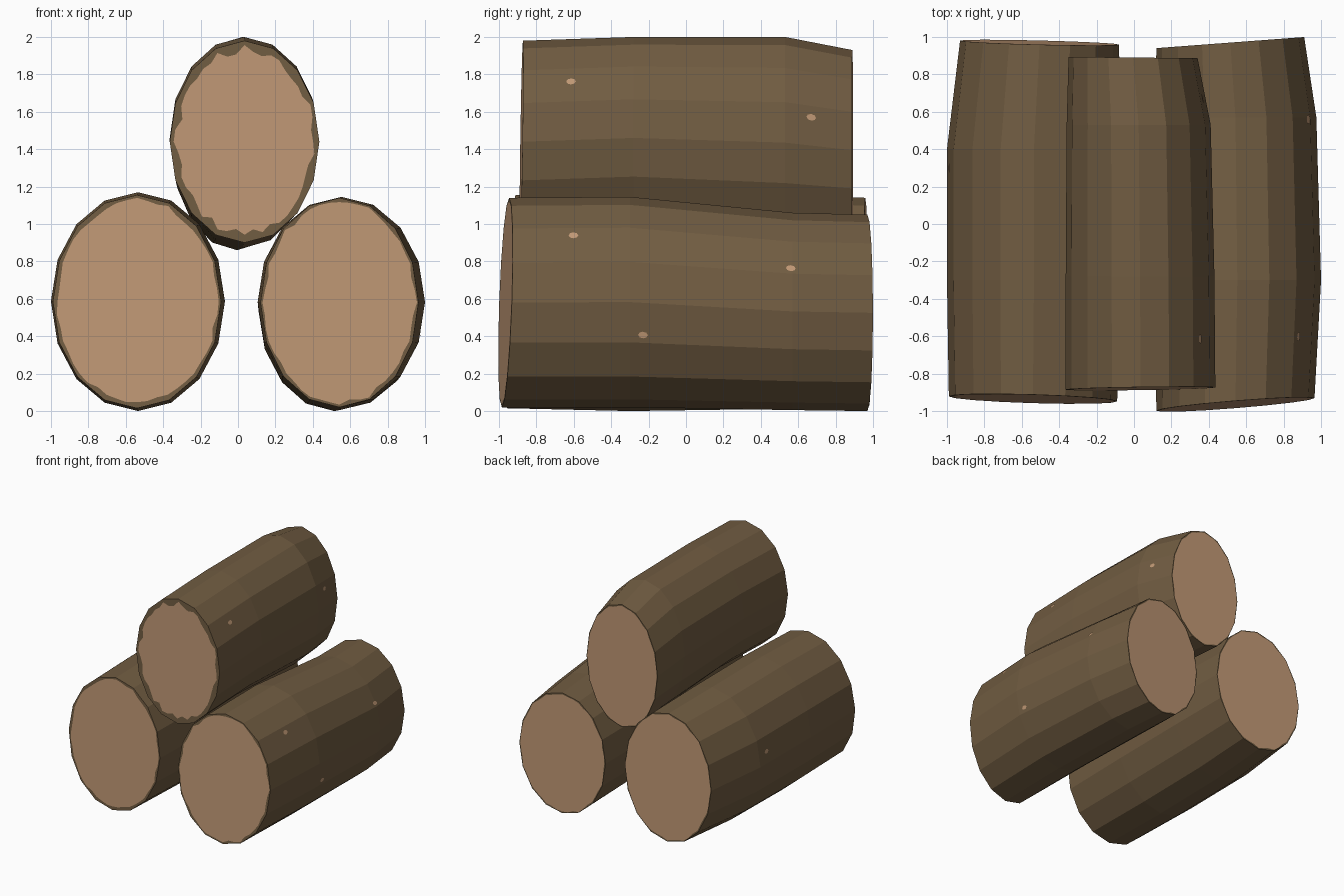
import bpy, bmesh, math, random
from mathutils import Vector

if "Cube" in bpy.data.objects:
    bpy.data.objects.remove(bpy.data.objects["Cube"])

random.seed(4)
SIDES, SUB = 16, 3


def material(name, rgb):
    m = bpy.data.materials.new(name)
    m.diffuse_color = (*rgb, 1)
    m.use_nodes = True
    m.node_tree.nodes["Principled BSDF"].inputs["Base Color"].default_value = m.diffuse_color
    return m


bark = material("bark brown", (0.165, 0.108, 0.054))
wood = material("cut wood tan", (0.53, 0.315, 0.178))


def make_log(name, sections, front_tilt, back_tilt, rims, knots):
    """sections: (y, x_min, x_max, z_min, z_max); tilts: y slope over x and z;
    rims: bark rim widths front/back; knots: (y, angle in degrees)."""
    bm = bmesh.new()
    rings, last = [], len(sections) - 1
    for k, (y, x0, x1, z0, z1) in enumerate(sections):
        tx, tz = front_tilt if k == 0 else back_tilt if k == last else (0, 0)
        cx, cz, rx, rz = (x0 + x1) / 2, (z0 + z1) / 2, (x1 - x0) / 2, (z1 - z0) / 2
        ring = []
        for i in range(SIDES):
            a = 2 * math.pi * i / SIDES
            dx, dz = rx * math.cos(a), rz * math.sin(a)
            ring.append(bm.verts.new((cx + dx, y + tx * dx + tz * dz, cz + dz)))
        rings.append(ring)

    # Bark sides
    for r, s in zip(rings, rings[1:]):
        for i in range(SIDES):
            j = (i + 1) % SIDES
            bm.faces.new((r[i], r[j], s[j], s[i]))

    # Cut ends: ragged thin bark rim around the bare wood
    for ring, rim in ((rings[0], rims[0]), (rings[-1], rims[1])):
        c = sum((v.co for v in ring), Vector()) / SIDES
        inner = []
        for i in range(SIDES):
            for t in range(SUB):
                p = ring[i].co.lerp(ring[(i + 1) % SIDES].co, t / SUB)
                w = rim * random.uniform(0.5, 1.5)
                inner.append(bm.verts.new(p.lerp(c, w)))
        n = len(inner)
        for i in range(SIDES):
            strip = [inner[(SUB * i + t) % n] for t in range(SUB, -1, -1)]
            bm.faces.new([ring[i], ring[(i + 1) % SIDES]] + strip)
        bm.faces.new(inner).material_index = 1
    bmesh.ops.recalc_face_normals(bm, faces=bm.faces)

    # Small bare flecks lying on the bark
    for y, deg in knots:
        k = next(i for i in range(last) if y < sections[i + 1][0] or i == last - 1)
        i = int(deg % 360 / (360 / SIDES))
        u = deg % 360 / (360 / SIDES) - i
        j = (i + 1) % SIDES
        t = (y - sections[k][0]) / (sections[k + 1][0] - sections[k][0])
        a = rings[k][i].co.lerp(rings[k][j].co, u)
        b = rings[k + 1][i].co.lerp(rings[k + 1][j].co, u)
        along = (b - a).normalized()
        across = (rings[k][j].co - rings[k][i].co).normalized()
        p = a.lerp(b, t) + across.cross(along) * -0.004
        center = Vector(((sections[k][1] + sections[k][2]) / 2, p.y,
                         (sections[k][3] + sections[k][4]) / 2))
        out = p - center
        if across.cross(along).dot(out) > 0:
            p += across.cross(along) * 0.008
        disc = [bm.verts.new(p + along * 0.026 * math.cos(q * math.pi / 4)
                             + across * 0.018 * math.sin(q * math.pi / 4)) for q in range(8)]
        f = bm.faces.new(disc)
        f.normal_update()
        if f.normal.dot(out) < 0:
            f.normal_flip()
        f.material_index = 1

    mesh = bpy.data.meshes.new(name)
    bm.to_mesh(mesh)
    bm.free()
    mesh.materials.append(bark)
    mesh.materials.append(wood)
    bpy.context.collection.objects.link(bpy.data.objects.new(name, mesh))


# Lower pair of logs
make_log("left_log",
         [(-0.935, -0.99, -0.09, 0.015, 1.155), (-0.3, -1.0, -0.07, 0.0, 1.17),
          (0.4, -1.0, -0.07, 0.01, 1.165), (0.97, -0.93, -0.08, 0.03, 1.14)],
         (-0.03, 0.04), (-0.025, -0.02), (0.04, 0.02), [(0.3, 170)])
make_log("right_log",
         [(-0.965, 0.12, 0.965, 0.02, 1.14), (-0.3, 0.105, 1.0, 0.02, 1.145),
          (0.57, 0.11, 0.975, 0.005, 1.06), (0.97, 0.12, 0.91, 0.0, 1.05)],
         (0.08, 0.035), (0.075, 0.0), (0.035, 0.02),
         [(-0.62, 40), (0.56, 26), (-0.23, -18)])

# Log resting on top of the pair
make_log("top_log",
         [(-0.88, -0.365, 0.435, 0.9, 1.98), (-0.28, -0.365, 0.43, 0.92, 2.0),
          (0.53, -0.36, 0.41, 0.87, 2.0), (0.89, -0.35, 0.34, 0.86, 1.93)],
         (0.015, 0.015), (-0.01, 0.0), (0.085, 0.02),
         [(-0.62, 36), (0.67, 16)])
